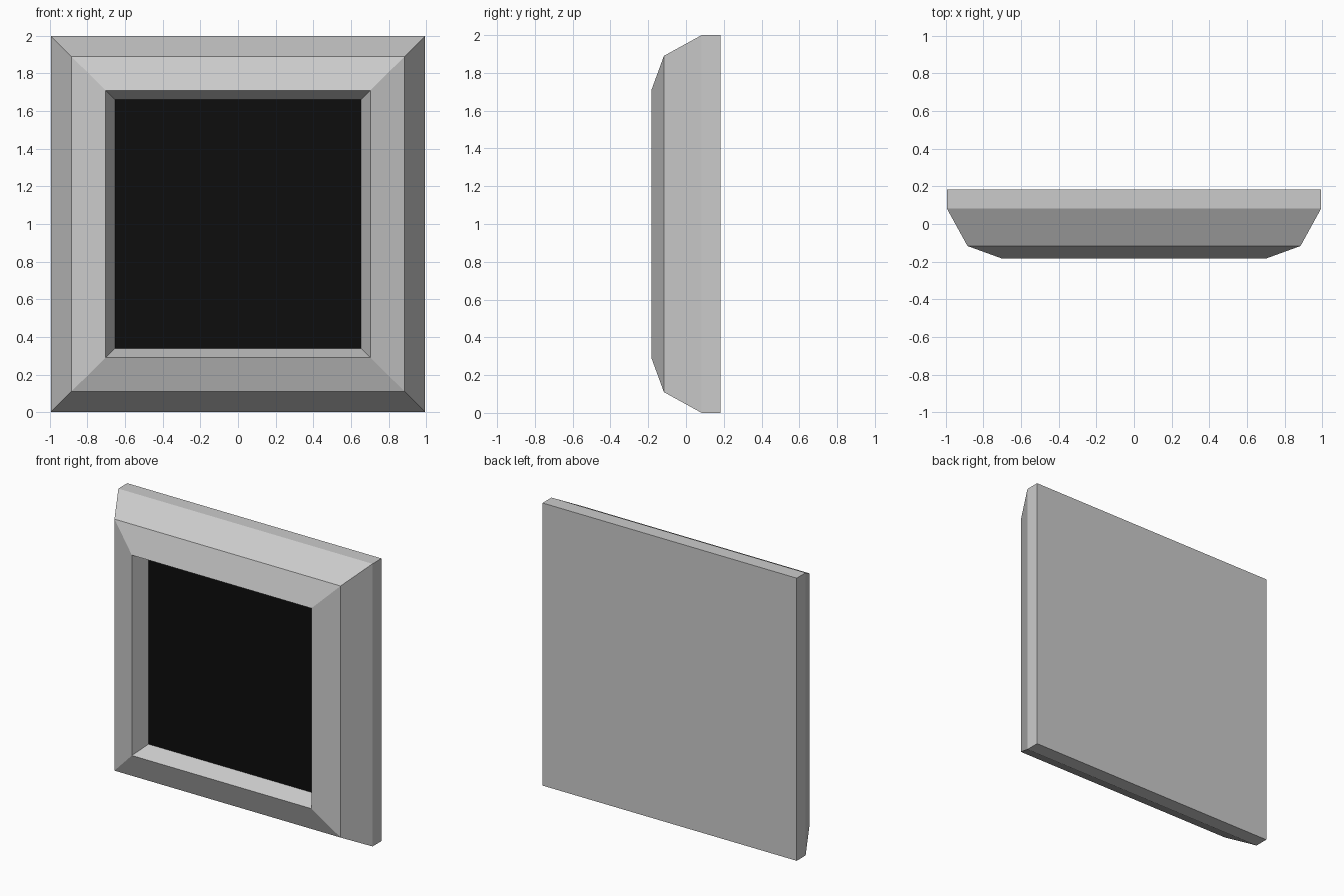
import bpy, bmesh

if "Cube" in bpy.data.objects:
    bpy.data.objects.remove(bpy.data.objects["Cube"])

# Profile of the moulding: half width, half height, depth (back edge to inner edge)
PROFILE = [
    (0.995, 1.000, 0.183),
    (0.995, 1.000, 0.083),
    (0.885, 0.890, -0.117),
    (0.703, 0.709, -0.183),
    (0.655, 0.661, -0.065),
]
CENTRE_Z = 1.0


def ring(bm, half_w, half_h, y):
    corners = ((-1, -1), (1, -1), (1, 1), (-1, 1))
    return [bm.verts.new((sx * half_w, y, CENTRE_Z + sz * half_h)) for sx, sz in corners]


def add_object(name, bm):
    mesh = bpy.data.meshes.new(name)
    bm.to_mesh(mesh)
    bm.free()
    obj = bpy.data.objects.new(name, mesh)
    bpy.context.collection.objects.link(obj)
    return obj


# Frame: mitred moulding lofted through the profile, with a solid back
bm = bmesh.new()
rings = [ring(bm, *p) for p in PROFILE]
for a, b in zip(rings, rings[1:]):
    for i in range(4):
        j = (i + 1) % 4
        bm.faces.new((a[i], a[j], b[j], b[i]))
bm.faces.new(rings[0][::-1])
add_object("frame", bm)

# Dark panel recessed inside the frame, facing the front
bm = bmesh.new()
bm.faces.new(ring(bm, *PROFILE[-1]))
panel = add_object("panel", bm)
black = bpy.data.materials.new("black")
black.diffuse_color = (0.004, 0.004, 0.004, 1)
black.use_nodes = True
black.node_tree.nodes["Principled BSDF"].inputs["Base Color"].default_value = black.diffuse_color
panel.data.materials.append(black)
